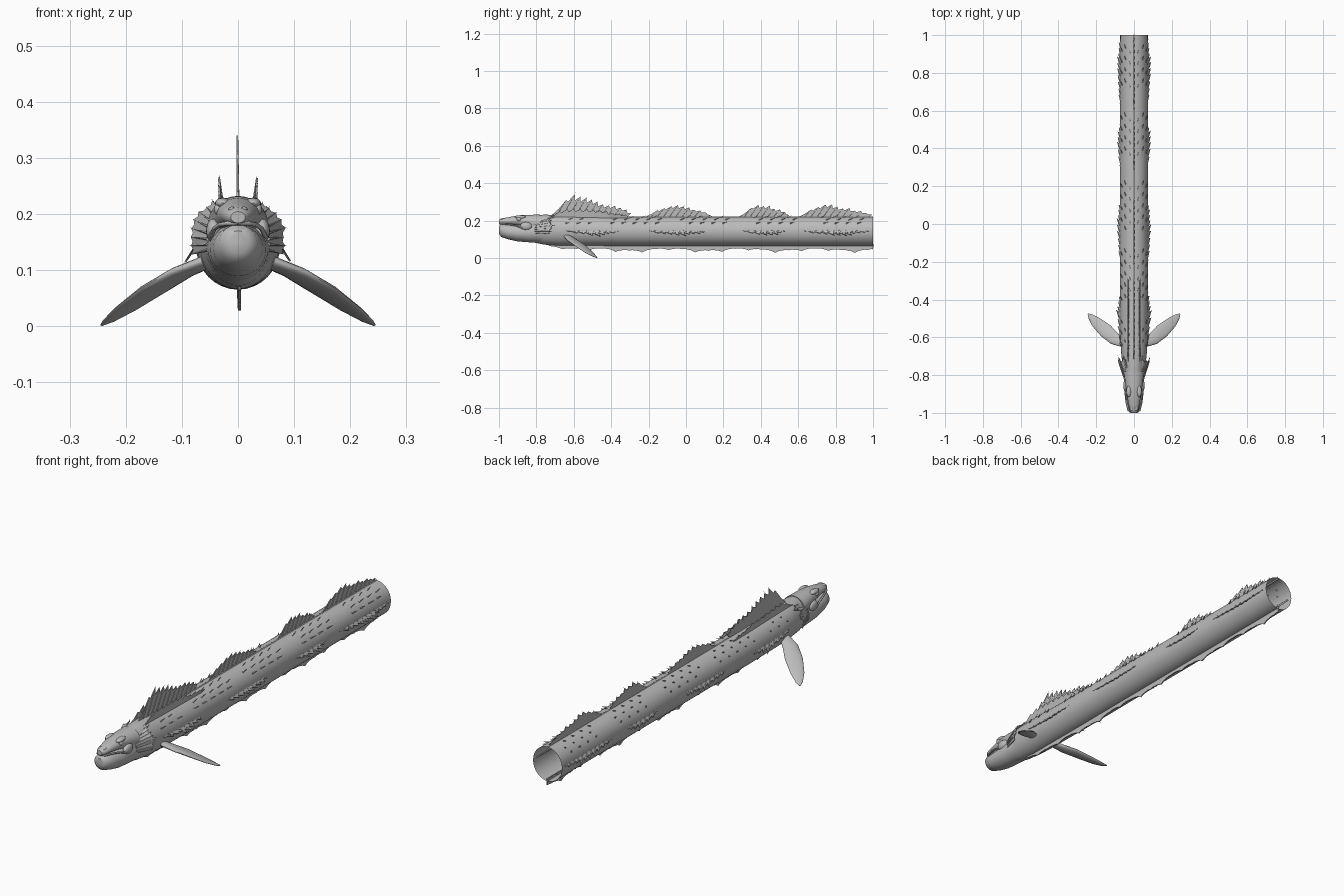
import bpy, bmesh, math, random
from mathutils import Vector

random.seed(4)
if "Cube" in bpy.data.objects:
    bpy.data.objects.remove(bpy.data.objects["Cube"])

grey = bpy.data.materials.new("scale grey")
grey.use_nodes = True
COLOUR = (0.5, 0.5, 0.5, 1)
grey.diffuse_color = COLOUR
grey.node_tree.nodes["Principled BSDF"].inputs["Base Color"].default_value = COLOUR


def finish(bm, name, smooth=True):
    bmesh.ops.recalc_face_normals(bm, faces=bm.faces)
    mesh = bpy.data.meshes.new(name)
    bm.to_mesh(mesh)
    bm.free()
    ob = bpy.data.objects.new(name, mesh)
    bpy.context.collection.objects.link(ob)
    mesh.materials.append(grey)
    if smooth:
        bpy.ops.object.select_all(action='DESELECT')
        ob.select_set(True)
        bpy.context.view_layer.objects.active = ob
        bpy.ops.object.shade_smooth_by_angle(angle=math.radians(45))
    return ob


def loft(name, rings, cap_end=True):
    bm = bmesh.new()
    loops = [[bm.verts.new(p) for p in ring] for ring in rings]
    n = len(loops[0])
    for a, b in zip(loops, loops[1:]):
        for i in range(n):
            j = (i + 1) % n
            bm.faces.new((a[i], a[j], b[j], b[i]))
    bm.faces.new(loops[0])
    if cap_end:
        bm.faces.new(loops[-1])
    return finish(bm, name)


def ellipse(centre, u, v, n=32):
    angles = [2 * math.pi * i / n for i in range(n)]
    return [centre + u * math.cos(a) + v * math.sin(a) for a in angles]


def body_loft(name, stations, cap_end=True):
    return loft(name, [ellipse(Vector((0, y, z)), Vector((rx, 0, 0)), Vector((0, 0, rz)))
                       for y, z, rx, rz in stations], cap_end)


def cone(bm, base, tip, radius):
    axis = tip - base
    u = axis.orthogonal().normalized() * radius
    v = axis.normalized().cross(u)
    ring = [bm.verts.new(p) for p in ellipse(base, u, v, 5)]
    top = bm.verts.new(tip)
    for i in range(5):
        bm.faces.new((ring[i], ring[(i + 1) % 5], top))
    bm.faces.new(ring)


def spined_fin(name, spines, notch=0.65, thick=0.003, radius=0.003):
    """Webbed fin: a thin membrane notched between tapered spines."""
    bm = bmesh.new()
    outline = []
    for k, (base, tip) in enumerate(spines):
        outline.append((base, base.lerp(tip, 0.9)))
        if k + 1 < len(spines):
            base2, tip2 = spines[k + 1]
            mid = (base + base2) / 2
            outline.append((mid, mid.lerp((tip + tip2) / 2, notch)))
    pairs = [(bm.verts.new(a), bm.verts.new(b)) for a, b in outline]
    for (a, b), (c, d) in zip(pairs, pairs[1:]):
        bm.faces.new((a, c, d, b))
    bmesh.ops.recalc_face_normals(bm, faces=bm.faces)
    bmesh.ops.solidify(bm, geom=bm.faces[:], thickness=thick)
    for base, tip in spines:
        cone(bm, base, tip, radius)
    return finish(bm, name, smooth=False)


def ball(name, centre, size):
    bm = bmesh.new()
    bmesh.ops.create_uvsphere(bm, u_segments=16, v_segments=10, radius=1)
    bmesh.ops.scale(bm, vec=size, verts=bm.verts)
    bmesh.ops.translate(bm, vec=centre, verts=bm.verts)
    return finish(bm, name)


def tube(name, points, radius):
    curve = bpy.data.curves.new(name, 'CURVE')
    curve.dimensions = '3D'
    curve.bevel_depth = radius
    curve.bevel_resolution = 2
    curve.use_fill_caps = True
    spline = curve.splines.new('POLY')
    spline.points.add(len(points) - 1)
    for p, co in zip(spline.points, points):
        p.co = (*co, 1)
    curve.materials.append(grey)
    bpy.context.collection.objects.link(bpy.data.objects.new(name, curve))


def rise_and_fall(t, peak):
    h = (t / peak) ** 0.6 if t < peak else ((1 - t) / (1 - peak)) ** 0.8
    return 0.2 + 0.8 * h


# Long open-ended body
body_loft("body", [(-0.84, 0.155, 0.045, 0.066), (-0.76, 0.152, 0.060, 0.080),
                   (-0.68, 0.148, 0.068, 0.082), (-0.60, 0.146, 0.073, 0.080),
                   (-0.40, 0.143, 0.075, 0.078), (0.3, 0.143, 0.074, 0.078),
                   (1.0, 0.143, 0.073, 0.078)], cap_end=False)

# Head: upper skull and heavy lower jaw, meeting at the mouth line
body_loft("skull", [(-1.0, 0.194, 0.013, 0.010), (-0.99, 0.195, 0.021, 0.016),
                    (-0.95, 0.198, 0.030, 0.020), (-0.90, 0.200, 0.038, 0.028),
                    (-0.85, 0.195, 0.045, 0.036), (-0.78, 0.180, 0.054, 0.052)])
body_loft("lower_jaw", [(-1.0, 0.150, 0.018, 0.020), (-0.988, 0.147, 0.034, 0.034),
                        (-0.95, 0.140, 0.044, 0.040), (-0.90, 0.135, 0.050, 0.046),
                        (-0.85, 0.135, 0.053, 0.050), (-0.76, 0.140, 0.057, 0.062)])

for side, s in (("left", 1), ("right", -1)):
    # Face details
    ball(side + "_eye", (s * 0.034, -0.893, 0.208), (0.009, 0.013, 0.011))
    ball(side + "_brow", (s * 0.027, -0.885, 0.219), (0.014, 0.030, 0.010))
    ball(side + "_cheek", (s * 0.043, -0.855, 0.170), (0.014, 0.032, 0.022))
    ball(side + "_nostril", (s * 0.011, -0.978, 0.208), (0.006, 0.012, 0.005))
    tube(side + "_lip", [(s * x, y, z) for x, y, z in (
        (0, -0.996, 0.184), (0.02, -0.988, 0.183), (0.032, -0.95, 0.181),
        (0.042, -0.91, 0.174), (0.049, -0.875, 0.160))], 0.004)

    # Gill frill fanned behind the cheek
    frill = []
    for k in range(8):
        a = math.radians(-15 + 10.5 * k)
        out = Vector((s * math.cos(a), 0, math.sin(a)))
        centre = Vector((0, 0, 0.15))
        frill.append((centre + out * 0.055 + Vector((0, -0.81, 0)),
                      centre + out * random.uniform(0.084, 0.093)
                      + Vector((0, random.uniform(-0.72, -0.69), 0))))
    spined_fin(side + "_gill_frill", frill, notch=0.8)

    # Pectoral fin: flat paddle swept out, back and down
    chord = Vector((s * 0.68, -0.73, 0))
    flat = Vector((s * 0.4, 0.35, 0.85))
    path = [(0.050, -0.635, 0.117, 0.022, 0.012), (0.10, -0.61, 0.096, 0.033, 0.011),
            (0.15, -0.565, 0.066, 0.038, 0.009), (0.20, -0.52, 0.031, 0.029, 0.006),
            (0.23, -0.49, 0.010, 0.015, 0.004), (0.243, -0.476, 0.002, 0.003, 0.002)]
    loft(side + "_pectoral_fin", [ellipse(Vector((s * x, y, z)), chord * w, flat * h, 20)
                                  for x, y, z, w, h in path])

    # Short fins beside the front sail
    sail = []
    for k in range(13):
        t = k / 12
        h = 0.068 * rise_and_fall(t, 0.25) * random.uniform(0.8, 1.05)
        base = Vector((s * 0.027, -0.74 + 0.43 * t, 0.212))
        sail.append((base, base + Vector((s * 0.006, 0.02 + 0.3 * h, h))))
    spined_fin(side + "_shoulder_fin", sail)

    # Flank fins in four groups
    for g, (y0, y1) in enumerate(((-0.64, -0.37), (-0.20, 0.11), (0.30, 0.52), (0.63, 0.97))):
        count = round((y1 - y0) / 0.032)
        flank = []
        for k in range(count + 1):
            t = k / count
            size = rise_and_fall(t, 0.5) * random.uniform(0.8, 1.1)
            base = Vector((s * 0.071, y0 + (y1 - y0) * t, 0.149))
            tip = base + Vector((s * 0.024, 0.05, -0.034)) * size
            tip.y = min(tip.y, 1.0)
            flank.append((base, tip))
        spined_fin(f"{side}_flank_fin_{g + 1}", flank, notch=0.4)

# Dorsal fins in four groups: start, end, height, peak position, spine count
for g, (y0, y1, height, peak, count) in enumerate((
        (-0.73, -0.32, 0.14, 0.13, 13), (-0.22, 0.11, 0.078, 0.4, 11),
        (0.28, 0.53, 0.085, 0.3, 9), (0.60, 0.97, 0.082, 0.3, 12))):
    spines = []
    for k in range(count):
        t = k / (count - 1)
        h = height * rise_and_fall(t, peak) * random.uniform(0.85, 1.02)
        base = Vector((0, y0 + (y1 - y0) * t, 0.217))
        tip = base + Vector((0, 0.02 + 0.4 * h, h))
        tip.y = min(tip.y, 1.0)
        spines.append((base, tip))
    spined_fin(f"dorsal_fin_{g + 1}", spines, notch=0.7)

# Low ridge along the back
tube("back_ridge", [(0, -0.8, 0.22), (0, -0.7, 0.227), (0, -0.4, 0.219), (0, 1, 0.219)], 0.004)

# Belly keel with backward barbs
keel = []
for k in range(50):
    y = -0.74 + 1.74 * k / 49
    depth = min(1, 0.35 + k / 8) * (0.034 + 0.006 * math.sin(16 * y))
    if k % 4 == 2:
        depth *= 1.35
    base = Vector((0, y, 0.076))
    keel.append((base, base + Vector((0, min(0.01, 1 - y), -depth))))
spined_fin("belly_keel", keel, notch=0.85, thick=0.005)

# Rows of small swept-back spikes on the back
bm = bmesh.new()
for angle, phase in ((16, 0), (36, 0.03), (56, 0.015)):
    for s in (1, -1):
        a = math.radians(angle)
        out = Vector((s * math.sin(a), 0, math.cos(a)))
        for k in range(27):
            y = -0.66 + 0.06 * k + phase
            base = out * 0.075 + Vector((0, y, 0.143))
            if math.sin(17 * y) > -0.6 and y < 0.97:
                cone(bm, base, base + out * 0.013 + Vector((0, 0.025, 0)), 0.004)
finish(bm, "back_spikes", smooth=False)
